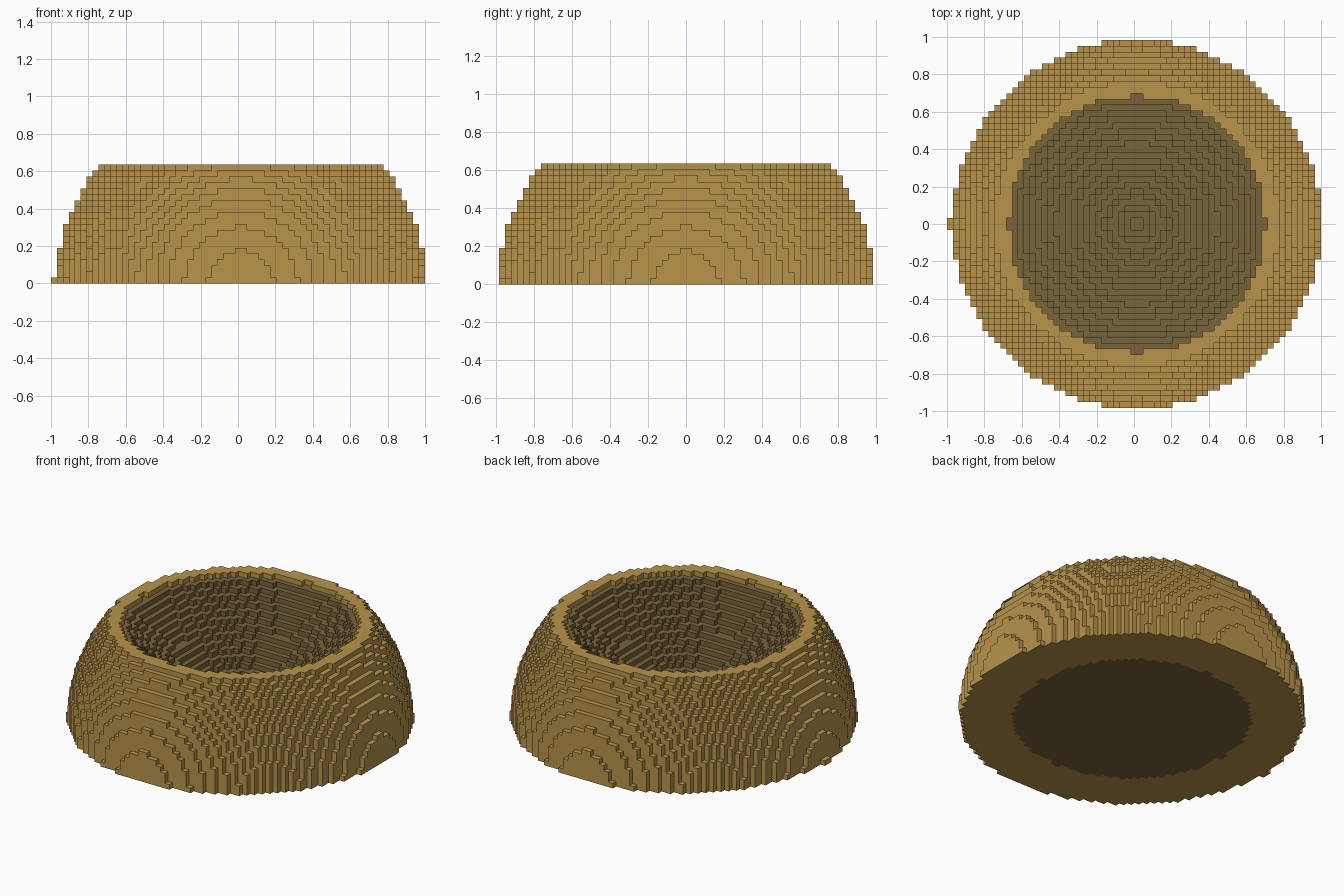
import bpy
import math

if "Cube" in bpy.data.objects:
    bpy.data.objects.remove(bpy.data.objects["Cube"])

CELL = 2 / 63          # cube size
LAYERS = 20            # height in cubes
R_OUT = 31.0           # dome radius in cubes
R_IN = 21.52           # radius of the dark core and the opening
SLOPE = 1.13           # narrowing of the pit per layer


def material(name, rgb):
    m = bpy.data.materials.new(name)
    m.diffuse_color = (*rgb, 1)
    m.use_nodes = True
    m.node_tree.nodes["Principled BSDF"].inputs["Base Color"].default_value = m.diffuse_color
    return m


# Sort every cube of the cut dome into tan shell, dark core or empty pit
shell, core = set(), set()
for i in range(-31, 31):
    for j in range(-31, 31):
        r = math.hypot(i + 0.5, j + 0.5)
        for k in range(LAYERS):
            if math.hypot(r, k + 0.5) > R_OUT:
                continue
            if r > R_IN:
                shell.add((i, j, k))
            elif k == 0 or r > R_IN - (LAYERS - 1 - k) * SLOPE:
                core.add((i, j, k))
# Two stray cubes at the left of the foot
shell |= {(-32, -1, 0), (-32, 0, 0)}
solid = shell | core


def build(name, cells, mat):
    """Mesh of the cube faces that touch air."""
    verts, faces = {}, []
    for c in cells:
        for axis in range(3):
            for side in (0, 1):
                n = list(c)
                n[axis] += 2 * side - 1
                if tuple(n) in solid:
                    continue
                u, v = (axis + 1) % 3, (axis + 2) % 3
                quad = []
                for du, dv in ((0, 0), (1, 0), (1, 1), (0, 1)):
                    p = list(c)
                    p[axis] += side
                    p[u] += du
                    p[v] += dv
                    quad.append(verts.setdefault(tuple(p), len(verts)))
                faces.append(quad if side else quad[::-1])
    coords = [((x + 0.5) * CELL, y * CELL, z * CELL) for x, y, z in verts]
    me = bpy.data.meshes.new(name)
    me.from_pydata(coords, [], faces)
    me.materials.append(mat)
    ob = bpy.data.objects.new(name, me)
    bpy.context.collection.objects.link(ob)
    return ob


# Outer bowl with flat rim, and the stepped conical lining down to the base
build("bowl_shell", shell, material("tan", (0.479, 0.296, 0.069)))
build("pit_lining", core, material("dark_brown", (0.188, 0.127, 0.042)))
